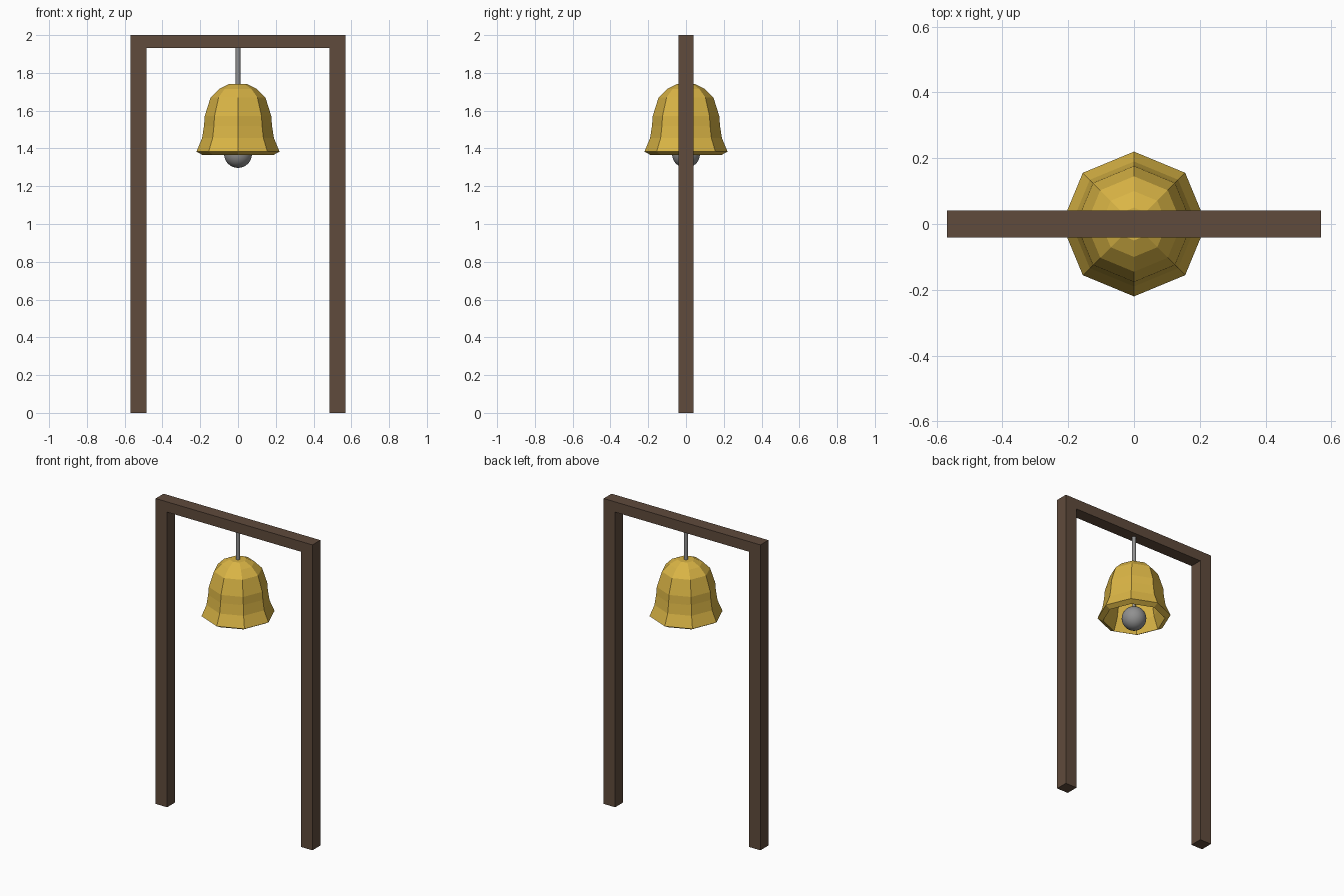
import bpy, bmesh
from math import sin, cos, pi

if "Cube" in bpy.data.objects:
    bpy.data.objects.remove(bpy.data.objects["Cube"])


def paint(obj, name, color):
    mat = bpy.data.materials.get(name) or bpy.data.materials.new(name)
    mat.diffuse_color = color
    mat.use_nodes = True
    mat.node_tree.nodes["Principled BSDF"].inputs["Base Color"].default_value = mat.diffuse_color
    obj.data.materials.append(mat)


def mesh_object(name, bm):
    bmesh.ops.recalc_face_normals(bm, faces=bm.faces[:])
    me = bpy.data.meshes.new(name)
    bm.to_mesh(me)
    bm.free()
    obj = bpy.data.objects.new(name, me)
    bpy.context.collection.objects.link(obj)
    return obj


def rod(name, radius, z0, z1):
    bpy.ops.mesh.primitive_cylinder_add(vertices=16, radius=radius, depth=z1 - z0,
                                        location=(0, 0, (z0 + z1) / 2))
    obj = bpy.context.object
    obj.name = name
    bpy.ops.object.shade_smooth_by_angle()
    paint(obj, "iron", (0.28, 0.28, 0.28, 1))


# Wooden frame: two posts and crossbeam in one flush outline
X, XI, Y, Z, ZI = 0.568, 0.485, 0.041, 2.0, 1.933
half = [(XI, 0), (X, 0), (X, Z)]
outline = [(XI, ZI)] + half + [(-x, z) for x, z in reversed(half)] + [(-XI, ZI)]
bm = bmesh.new()
face = bm.faces.new([bm.verts.new((x, -Y, z)) for x, z in outline])
ext = bmesh.ops.extrude_face_region(bm, geom=[face], use_keep_orig=True)
moved = [g for g in ext["geom"] if isinstance(g, bmesh.types.BMVert)]
bmesh.ops.translate(bm, verts=moved, vec=(0, 2 * Y, 0))
paint(mesh_object("wooden_frame", bm), "wood", (0.115, 0.07, 0.045, 1))

# Bell: eight-sided shell, outer profile down to the lip and inner profile back up
profile = [(0.05, 1.74), (0.10, 1.715), (0.145, 1.67), (0.176, 1.572), (0.18, 1.52),
           (0.19, 1.455), (0.22, 1.383),
           (0.187, 1.365), (0.157, 1.445), (0.145, 1.52), (0.141, 1.567),
           (0.117, 1.65), (0.083, 1.685), (0.04, 1.705)]
bm = bmesh.new()
rings = [[bm.verts.new((r * cos(i * pi / 4), r * sin(i * pi / 4), z)) for i in range(8)]
         for r, z in profile]
for a, b in zip(rings, rings[1:]):
    for i in range(8):
        j = (i + 1) % 8
        bm.faces.new((a[i], a[j], b[j], b[i]))
bm.faces.new(rings[0])
bm.faces.new(rings[-1])
paint(mesh_object("bell", bm), "brass", (0.70, 0.46, 0.06, 1))

# Hanging rod and clapper
rod("hanging_rod", 0.0125, 1.73, 1.94)
rod("clapper_rod", 0.01, 1.42, 1.715)
bpy.ops.mesh.primitive_uv_sphere_add(segments=32, ring_count=16, radius=0.074,
                                     location=(0, 0, 1.371))
clapper = bpy.context.object
clapper.name = "clapper_ball"
bpy.ops.object.shade_smooth_by_angle()
paint(clapper, "iron", (0.28, 0.28, 0.28, 1))
